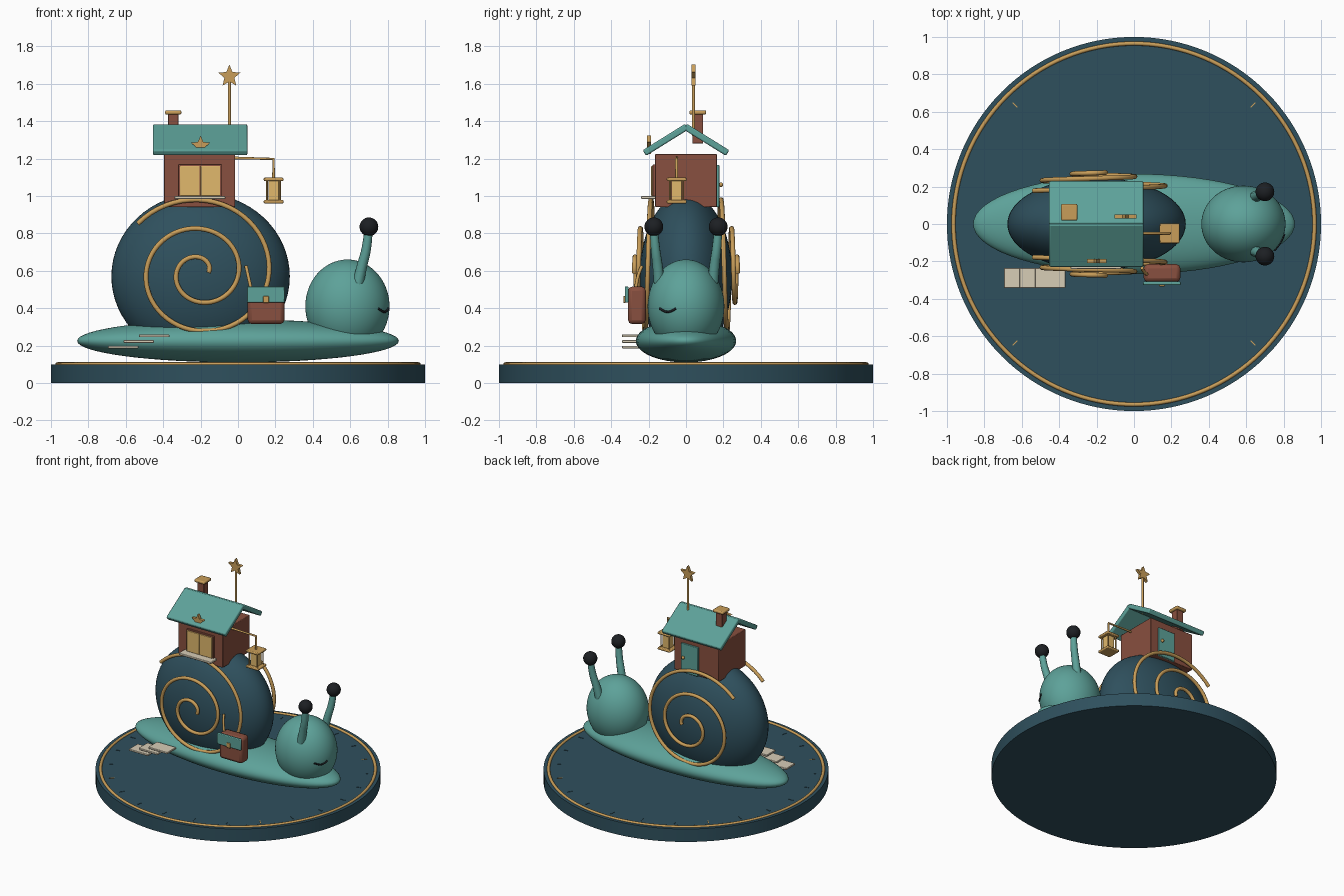
import bpy, bmesh
from math import sin, cos, pi, sqrt, radians, atan2
from mathutils import Vector

if "Cube" in bpy.data.objects:
    bpy.data.objects.remove(bpy.data.objects["Cube"])


def mat(name, r, g, b):
    m = bpy.data.materials.new(name)
    m.diffuse_color = (r, g, b, 1)
    m.use_nodes = True
    m.node_tree.nodes["Principled BSDF"].inputs["Base Color"].default_value = m.diffuse_color
    return m


TEAL = mat("teal", .11, .36, .32)
NAVY = mat("navy", .028, .08, .11)
BRICK = mat("brick", .25, .08, .05)
GOLD = mat("gold", .58, .34, .10)
GLOW = mat("glow", .75, .48, .15)
CREAM = mat("cream", .68, .61, .47)
BLACK = mat("black", .012, .014, .017)


def finish(name, m, angle=35):
    o = bpy.context.object
    o.name = name
    o.data.materials.append(m)
    bpy.ops.object.shade_smooth_by_angle(angle=radians(angle))
    return o


def box(name, m, lo, hi, bevel=0.004, rot=(0, 0, 0)):
    lo, hi = Vector(lo), Vector(hi)
    bpy.ops.mesh.primitive_cube_add(size=1, location=(lo + hi) / 2, rotation=rot)
    o = bpy.context.object
    for v in o.data.vertices:
        v.co = v.co * (hi - lo)
    if bevel:
        b = o.modifiers.new("bevel", 'BEVEL')
        b.width, b.segments = bevel, 2
    return finish(name, m)


def ball(name, m, loc, r, seg=64):
    bpy.ops.mesh.primitive_uv_sphere_add(segments=seg, ring_count=seg // 2, radius=1, location=loc)
    o = bpy.context.object
    for v in o.data.vertices:
        v.co = v.co * Vector(r)
    return finish(name, m, 180)


def cyl(name, m, loc, r, depth, n=24):
    bpy.ops.mesh.primitive_cylinder_add(vertices=n, radius=r, depth=depth, location=loc)
    return finish(name, m)


def tube(name, m, pts, radius, kind='POLY', radii=None):
    c = bpy.data.curves.new(name, 'CURVE')
    c.dimensions = '3D'
    c.bevel_depth, c.bevel_resolution, c.use_fill_caps = radius, 3, True
    s = c.splines.new(kind)
    s.points.add(len(pts) - 1)
    for i, p in enumerate(pts):
        s.points[i].co = (*p, 1)
        s.points[i].radius = radii[i] if radii else 1
    if kind == 'NURBS':
        s.use_endpoint_u = True
        s.order_u = 3
    o = bpy.data.objects.new(name, c)
    bpy.context.collection.objects.link(o)
    c.materials.append(m)
    return o


def prism(name, m, outline, y0, y1, loc):
    """Extrude an x-z outline along y."""
    bm = bmesh.new()
    f = bm.faces.new([bm.verts.new((x, y0, z)) for x, z in outline])
    ex = bmesh.ops.extrude_face_region(bm, geom=[f])
    for v in ex["geom"]:
        if isinstance(v, bmesh.types.BMVert):
            v.co.y = y1
    bmesh.ops.recalc_face_normals(bm, faces=bm.faces)
    me = bpy.data.meshes.new(name)
    bm.to_mesh(me)
    bm.free()
    o = bpy.data.objects.new(name, me)
    o.location = loc
    bpy.context.collection.objects.link(o)
    me.materials.append(m)
    return o


def star(name, loc, r):
    pts = [((r if i % 2 == 0 else r * .45) * sin(i * pi / 5),
            (r if i % 2 == 0 else r * .45) * cos(i * pi / 5)) for i in range(10)]
    return prism(name, GOLD, pts, -.011, .011, loc)


# Round base with rim ring and tick marks
cyl("base_disc", NAVY, (0, 0, .05), 1, .1, 128)
bpy.ops.mesh.primitive_torus_add(major_segments=128, minor_segments=12, major_radius=.965,
                                 minor_radius=.011, location=(0, 0, .1))
finish("base_ring", GOLD, 180)
for i in range(24):
    a = i * pi / 12
    p = Vector((.9 * cos(a), .9 * sin(a), .1))
    h = Vector((.018, .003, .003))
    box("base_tick", GOLD if i % 6 == 3 else NAVY, p - h, p + h, 0, (0, 0, a))

# Body, head and shell
ball("foot", TEAL, (0, 0, .225), (.86, .268, .115))
ball("head", TEAL, (.585, 0, .41), (.225, .205, .25))
ball("shell", NAVY, (-.2, 0, .57), (.477, .247, .445))

# Eye stalks, eyes and smile
for s in (-1, 1):
    tube("eye_stalk", TEAL, [(.635, s * .14, .50), (.66, s * .15, .62), (.69, s * .165, .72),
                             (.698, s * .172, .82)], .028, 'NURBS', [1.1, 1, .9, .8])
    ball("eye", BLACK, (.7, s * .172, .835), (.05, .05, .05), 32)
smile = []
for i in range(9):
    t = i / 8
    y, z = -.14 + .085 * t, .398 - .018 * sin(pi * t)
    smile.append((.585 + .227 * sqrt(1 - (y / .205) ** 2 - ((z - .41) / .25) ** 2), y, z))
tube("smile", BLACK, smile, .006)

# Spiral trim on both sides of the shell
N = 140
for s in (-1, 1):
    pts = []
    for i in range(N + 1):
        turn = 2.39 * i / N
        r, a = .045 + .162 * turn, 2 * pi * turn
        pts.append((-.203 + r * cos(a), s * (.277 - .53 * r * r), .59 + .95 * r * sin(a)))
    tube("shell_spiral", GOLD, pts, .013)

# House walls, window, sill and back door
box("house_walls", BRICK, (-.395, -.165, .94), (-.015, .165, 1.225))
box("window_frame", BRICK, (-.318, -.178, .99), (-.087, -.16, 1.168))
for x in (-.31, -.2):
    box("window_pane", GLOW, (x, -.186, 1.0), (x + .105, -.17, 1.16), .002)
box("window_sill", CREAM, (-.34, -.24, .983), (-.068, -.16, .999))
box("back_door", TEAL, (-.225, .16, .94), (-.08, .178, 1.165))
ball("door_knob", GOLD, (-.105, .187, 1.06), (.012, .012, .012), 16)

# Pitched roof: two slabs mirrored about the ridge
slope = atan2(.14, .225)
for s in (-1, 1):
    c = Vector((-.2025, s * .109, 1.3))
    h = Vector((.2525, .134, .0175))
    box("roof_slab", TEAL, c - h, c + h, .008, (-s * slope, 0, 0))
star("roof_star", (-.2, -.197, 1.268), .055)

# Chimney and star pole
box("chimney", BRICK, (-.375, .035, 1.28), (-.318, .092, 1.445))
box("chimney_cap", GOLD, (-.39, .018, 1.435), (-.303, .108, 1.458), .008)
cyl("star_pole", GOLD, (-.046, .04, 1.47), .008, .3, 16)
star("pole_star", (-.046, .04, 1.64), .062)

# Hanging lantern on a bracket
tube("lantern_arm", GOLD, [(-.03, -.05, 1.203), (.19, -.05, 1.198), (.19, -.05, 1.09)], .008)
box("lantern_glass", GLOW, (.162, -.078, .975), (.218, -.022, 1.085), .002)
for z in (.96, 1.08):
    box("lantern_cap", GOLD, (.137, -.103, z), (.243, .003, z + .018), .006)
for x in (.155, .225):
    for y in (-.085, -.015):
        cyl("lantern_post", GOLD, (x, y, 1.03), .005, .12, 8)

# Satchel with flap, buckle and strap
box("satchel", BRICK, (.052, -.31, .315), (.248, -.215, .515), .022)
box("satchel_flap", TEAL, (.047, -.326, .43), (.25, -.308, .517), .005)
box("satchel_buckle", GOLD, (.135, -.334, .428), (.165, -.322, .465), .003)
tube("satchel_strap", GOLD, [(.043, -.235, .625), (.055, -.265, .57), (.075, -.27, .48)], .009, 'NURBS')

# Three entry steps beside the tail
for i in range(3):
    x, z = -.695 + .083 * i, .192 + .03 * i
    box("step", CREAM, (x, -.342, z - .007), (x + .162, -.235, z + .007), .003)
